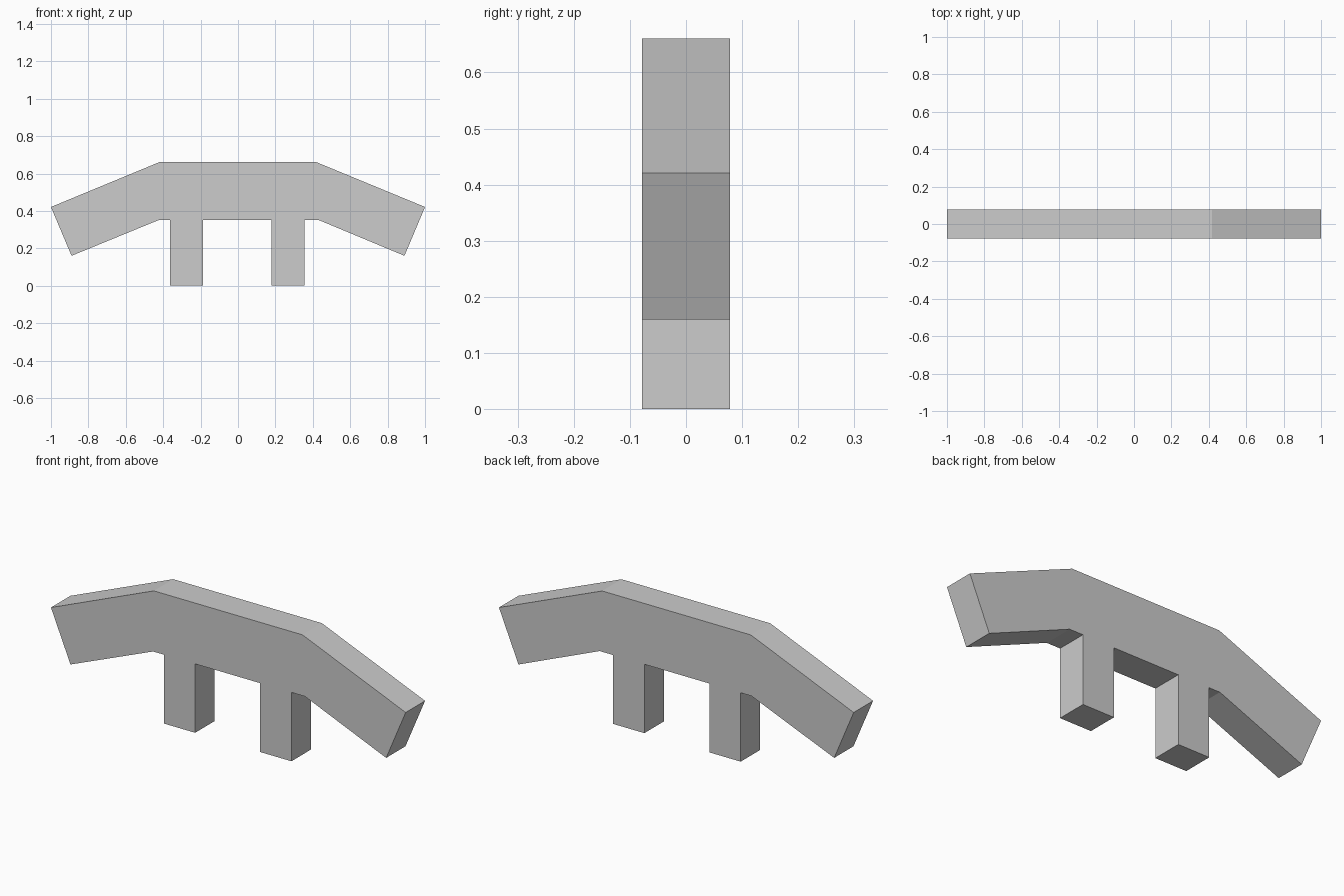
import bpy
import bmesh

if "Cube" in bpy.data.objects:
    bpy.data.objects.remove(bpy.data.objects["Cube"])

HALF_DEPTH = 0.078

grey = bpy.data.materials.new("light grey")
grey.diffuse_color = (0.604, 0.604, 0.604, 1.0)
grey.use_nodes = True
grey.node_tree.nodes["Principled BSDF"].inputs["Base Color"].default_value = grey.diffuse_color


def extrude_profile(name, points, half_depth, material):
    """Extrude a closed x-z outline symmetrically along y."""
    bm = bmesh.new()
    face = bm.faces.new([bm.verts.new((x, -half_depth, z)) for x, z in points])
    result = bmesh.ops.extrude_face_region(bm, geom=[face])
    moved = [v for v in result["geom"] if isinstance(v, bmesh.types.BMVert)]
    bmesh.ops.translate(bm, verts=moved, vec=(0, 2 * half_depth, 0))
    bmesh.ops.recalc_face_normals(bm, faces=bm.faces[:])
    mesh = bpy.data.meshes.new(name)
    bm.to_mesh(mesh)
    bm.free()
    mesh.materials.append(material)
    obj = bpy.data.objects.new(name, mesh)
    bpy.context.collection.objects.link(obj)
    return obj


# Sloped-end beam, top edge then the right slanted end
outline = [(-1.0, 0.421), (-0.42, 0.661), (0.418, 0.661), (1.0, 0.421),
           (0.89, 0.16), (0.432, 0.351)]

# Two square legs hanging from the flat underside, right to left
for left, right in ((0.18, 0.356), (-0.363, -0.187)):
    outline += [(right, 0.351), (right, 0.0), (left, 0.0), (left, 0.351)]

# Left underside and slanted end
outline += [(-0.424, 0.351), (-0.89, 0.16)]

extrude_profile("arched_beam_with_legs", outline, HALF_DEPTH, grey)
